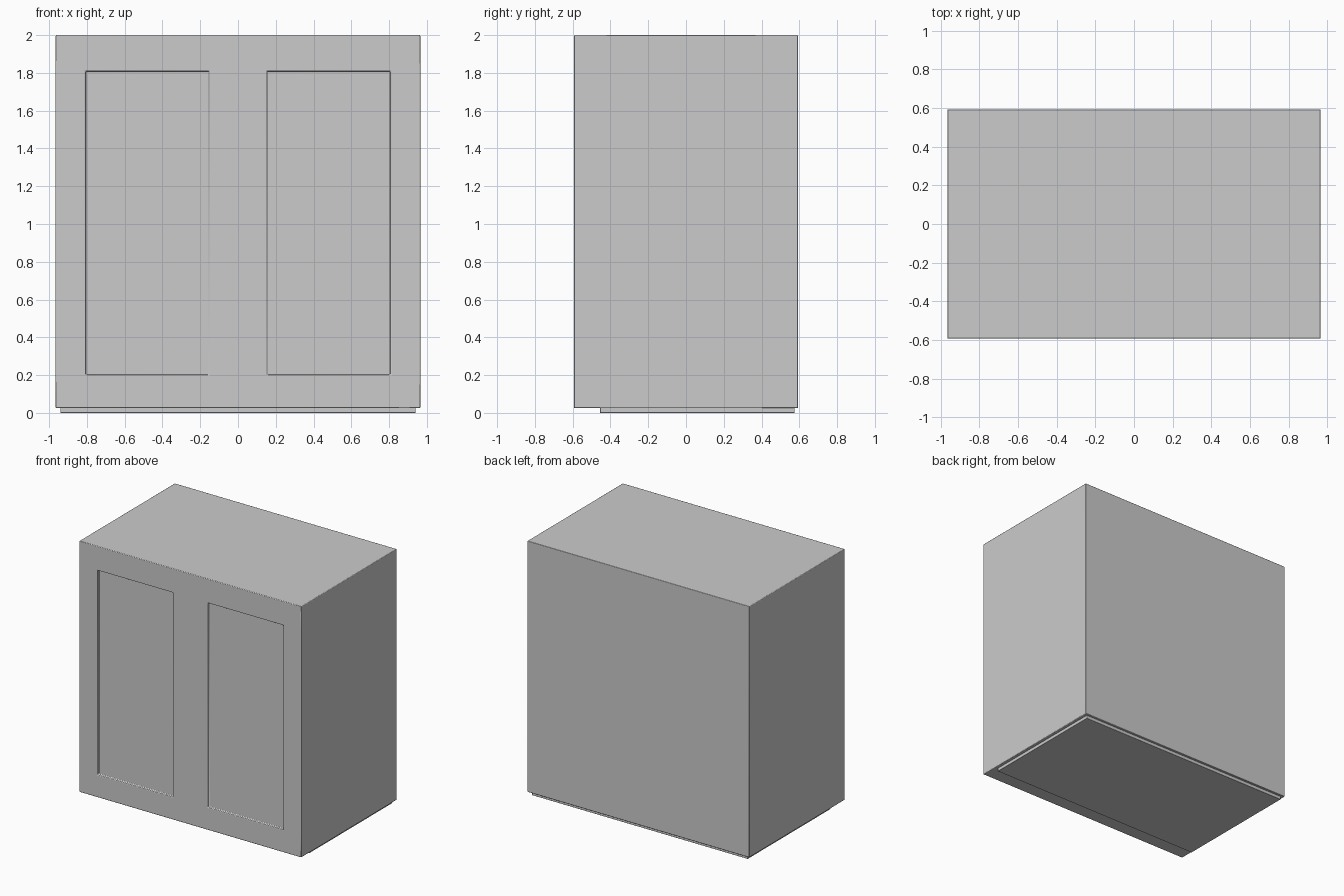
import bpy, bmesh
from mathutils import Vector, Matrix

if "Cube" in bpy.data.objects:
    bpy.data.objects.remove(bpy.data.objects["Cube"])


def box_mesh(lo, hi):
    lo, hi = Vector(lo), Vector(hi)
    bm = bmesh.new()
    size = hi - lo
    bmesh.ops.create_cube(bm, size=1.0, matrix=Matrix.Translation((lo + hi) / 2) @ Matrix.Diagonal((*size, 1)))
    return bm


def finish(bm, name, bevel):
    bmesh.ops.recalc_face_normals(bm, faces=bm.faces)
    mesh = bpy.data.meshes.new(name)
    bm.to_mesh(mesh)
    bm.free()
    obj = bpy.data.objects.new(name, mesh)
    bpy.context.collection.objects.link(obj)
    mod = obj.modifiers.new("soft_edges", 'BEVEL')
    mod.width, mod.segments, mod.limit_method = bevel, 2, 'ANGLE'
    bpy.context.view_layer.objects.active = obj
    obj.select_set(True)
    bpy.ops.object.shade_smooth_by_angle()
    obj.select_set(False)
    return obj


# Cabinet body, with two sunken door panels cut into the front face
W, D = 0.965, 0.593
X0, X1, Z0, Z1 = 0.152, 0.808, 0.20, 1.81
body = box_mesh((-W, -D, 0.025), (W, D, 2.0))
cuts = [((x, 0, 0), (1, 0, 0)) for x in (-X1, -X0, X0, X1)]
cuts += [((0, 0, z), (0, 0, 1)) for z in (Z0, Z1)]
for co, no in cuts:
    front = [f for f in body.faces if f.calc_center_median().y < -D + 0.001]
    geom = set(front)
    for f in front:
        geom.update(f.edges, f.verts)
    bmesh.ops.bisect_plane(body, geom=list(geom), plane_co=co, plane_no=no)
body.normal_update()
panels = []
for f in body.faces:
    c = f.calc_center_median()
    if c.y < -D + 0.001 and X0 < abs(c.x) < X1 and Z0 < c.z < Z1:
        panels.append(f)
bmesh.ops.inset_individual(body, faces=panels, thickness=0.004, depth=-0.018)
finish(body, "cabinet_body", 0.004)

# Thin plinth under the body, set back at the front
finish(box_mesh((-0.94, -0.455, 0.0), (0.94, 0.575, 0.03)), "plinth", 0.002)
